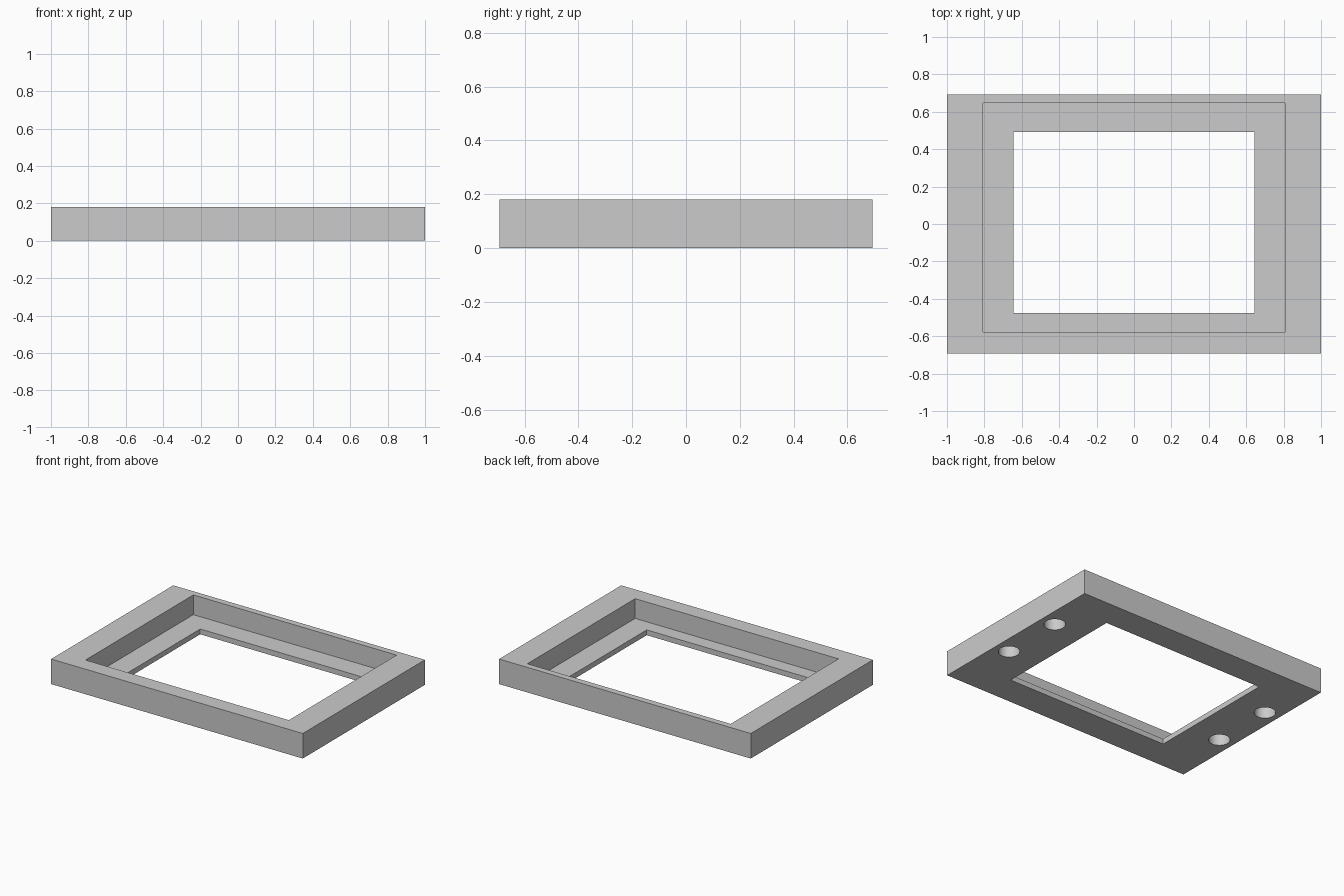
import bpy
import bmesh
from mathutils import Matrix, Vector

if "Cube" in bpy.data.objects:
    bpy.data.objects.remove(bpy.data.objects["Cube"], do_unlink=True)

grey = bpy.data.materials.new("plain grey")
grey.use_nodes = True
colour = (0.6, 0.6, 0.6, 1)
grey.diffuse_color = colour
grey.node_tree.nodes["Principled BSDF"].inputs["Base Color"].default_value = colour


def make_object(name, bm):
    mesh = bpy.data.meshes.new(name)
    bm.to_mesh(mesh)
    bm.free()
    mesh.materials.append(grey)
    obj = bpy.data.objects.new(name, mesh)
    bpy.context.collection.objects.link(obj)
    return obj


def box(name, low, high):
    low, high = Vector(low), Vector(high)
    bm = bmesh.new()
    place = Matrix.Translation((low + high) / 2) @ Matrix.Diagonal((*(high - low), 1))
    bmesh.ops.create_cube(bm, size=1, matrix=place)
    return make_object(name, bm)


def cylinder(name, x, y, radius, low, high):
    bm = bmesh.new()
    bmesh.ops.create_cone(bm, cap_ends=True, segments=48, radius1=radius, radius2=radius,
                          depth=high - low,
                          matrix=Matrix.Translation((x, y, (low + high) / 2)))
    return make_object(name, bm)


# Solid frame block
frame = box("frame", (-1, -0.693, 0), (1, 0.693, 0.18))

# Stepped opening: wide recess above, smaller window through the ledge
cutters = [
    box("recess_cutter", (-0.808, -0.577, 0.038), (0.808, 0.647, 0.3)),
    box("window_cutter", (-0.645, -0.475, -0.1), (0.645, 0.492, 0.1)),
]

# Blind round holes in the underside
for x in (-0.89, 0.89):
    for y in (-0.2, 0.26):
        cutters.append(cylinder("hole_cutter", x, y, 0.07, -0.1, 0.14))

for cutter in cutters:
    cutter.hide_render = True
    cut = frame.modifiers.new(cutter.name, "BOOLEAN")
    cut.operation = "DIFFERENCE"
    cut.solver = "EXACT"
    cut.object = cutter

# Apply the cuts and remove the cutters
bpy.ops.object.select_all(action="DESELECT")
bpy.context.view_layer.objects.active = frame
frame.select_set(True)
for name in [m.name for m in frame.modifiers]:
    bpy.ops.object.modifier_apply(modifier=name)
for cutter in cutters:
    bpy.data.objects.remove(cutter, do_unlink=True)

# Round hole walls shade smooth, edges stay sharp
bpy.ops.object.shade_smooth_by_angle(angle=0.6)
